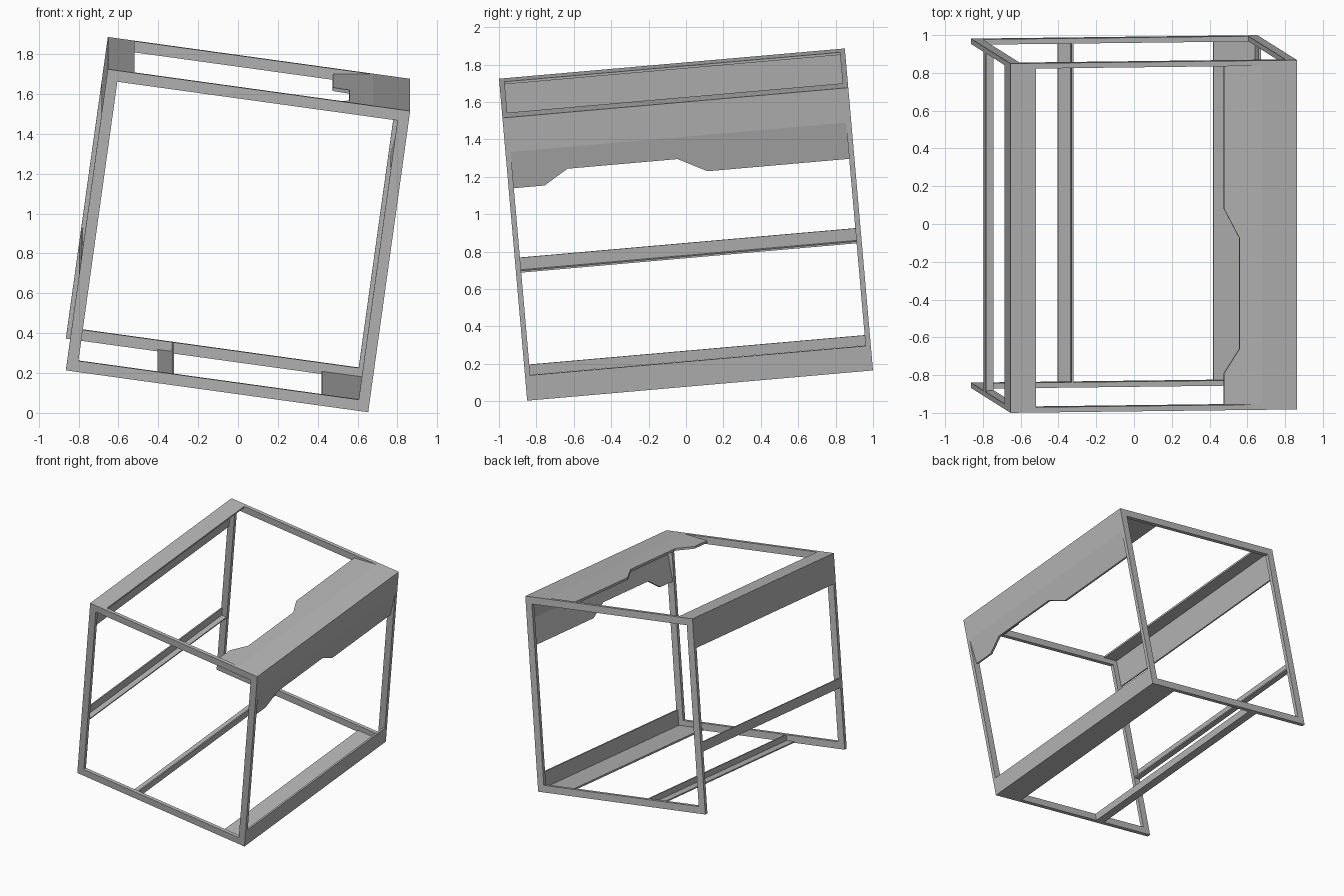
import bpy, bmesh
from math import radians
from mathutils import Matrix, Vector

cube = bpy.data.objects.get("Cube")
if cube:
    bpy.data.objects.remove(cube, do_unlink=True)

H = 0.766          # half width and half height of the end frames
V = 0.928          # half length
BAR = 0.056        # frame bar width
DEPTH = 0.028      # frame bar depth
INNER = V - DEPTH  # half length of the rails between the frames

# The whole rack is tipped about two axes
tilt = (Matrix.Translation((0, 0, 0.945)) @ Matrix.Rotation(radians(5), 4, 'X')
        @ Matrix.Rotation(radians(7.9), 4, 'Y'))

steel = bpy.data.materials.new("steel_grey")
steel.use_nodes = True
grey = (0.47, 0.47, 0.47, 1)
steel.diffuse_color = grey
steel.node_tree.nodes["Principled BSDF"].inputs["Base Color"].default_value = grey


def prism(name, bottom, top):
    """Solid between two matching outlines."""
    bm = bmesh.new()
    a = [bm.verts.new(p) for p in bottom]
    b = [bm.verts.new(p) for p in top]
    n = len(a)
    bm.faces.new(a)
    bm.faces.new(b[::-1])
    for i in range(n):
        j = (i + 1) % n
        bm.faces.new((a[i], b[i], b[j], a[j]))
    bmesh.ops.recalc_face_normals(bm, faces=bm.faces)
    mesh = bpy.data.meshes.new(name)
    bm.to_mesh(mesh)
    bm.free()
    mesh.materials.append(steel)
    obj = bpy.data.objects.new(name, mesh)
    bpy.context.collection.objects.link(obj)
    obj.matrix_world = tilt
    return obj


def rail(name, profile, v0=-INNER, v1=INNER):
    """Extrude an x-z profile along the length."""
    prism(name, [(x, v0, z) for x, z in profile], [(x, v1, z) for x, z in profile])


def angle_iron(name, x, z, dx, dz, t):
    """L section with its corner at x, z and signed leg lengths dx, dz."""
    tx = t if dx > 0 else -t
    tz = t if dz > 0 else -t
    rail(name, [(x, z), (x + dx, z), (x + dx, z + tz), (x + tx, z + tz),
                (x + tx, z + dz), (x, z + dz)])


def box_profile(x0, x1, z0, z1):
    return [(x0, z0), (x1, z0), (x1, z1), (x0, z1)]


# End frames
for end, v0 in (("front", -V), ("back", INNER)):
    for side, s in (("left", 1), ("right", -1)):
        rail(f"{end}_{side}_post", box_profile(s * (H - BAR), s * H, -H, H), v0, v0 + DEPTH)
    for level, s in (("top", 1), ("bottom", -1)):
        rail(f"{end}_{level}_bar", box_profile(BAR - H, H - BAR, s * (H - BAR), s * H),
             v0, v0 + DEPTH)

# Corner angles
angle_iron("upper_left_angle", H, H, -0.187, -0.187, 0.018)
angle_iron("upper_right_angle", -H, H, 0.135, -0.235, 0.014)
angle_iron("lower_left_angle", H, -H, -0.237, 0.135, 0.014)

# Notched, slightly bent flaps continuing both legs of the upper left angle
CREASE, EDGE, NOTCH, DROP, THICK = 0.187, 0.387, 0.306, 0.028, 0.018
outline = [(-INNER, CREASE), (INNER, CREASE), (INNER, EDGE), (0.14, EDGE),
           (-0.015, NOTCH), (-0.605, NOTCH), (-0.735, EDGE), (-INNER, EDGE)]


def flap(name, place):
    def layer(extra):
        return [place(v, s, DROP * (s - CREASE) / (EDGE - CREASE) + extra)
                for v, s in outline]
    prism(name, layer(0), layer(THICK))


flap("top_notched_flap", lambda v, s, d: Vector((H - s, v, H - d)))
flap("side_notched_flap", lambda v, s, d: Vector((H - d, v, H - s)))

# Small support rails
angle_iron("right_side_rail", -H, -0.28, 0.052, 0.075, 0.01)
angle_iron("floor_rail", -0.225, -H, -0.077, 0.055, 0.01)
